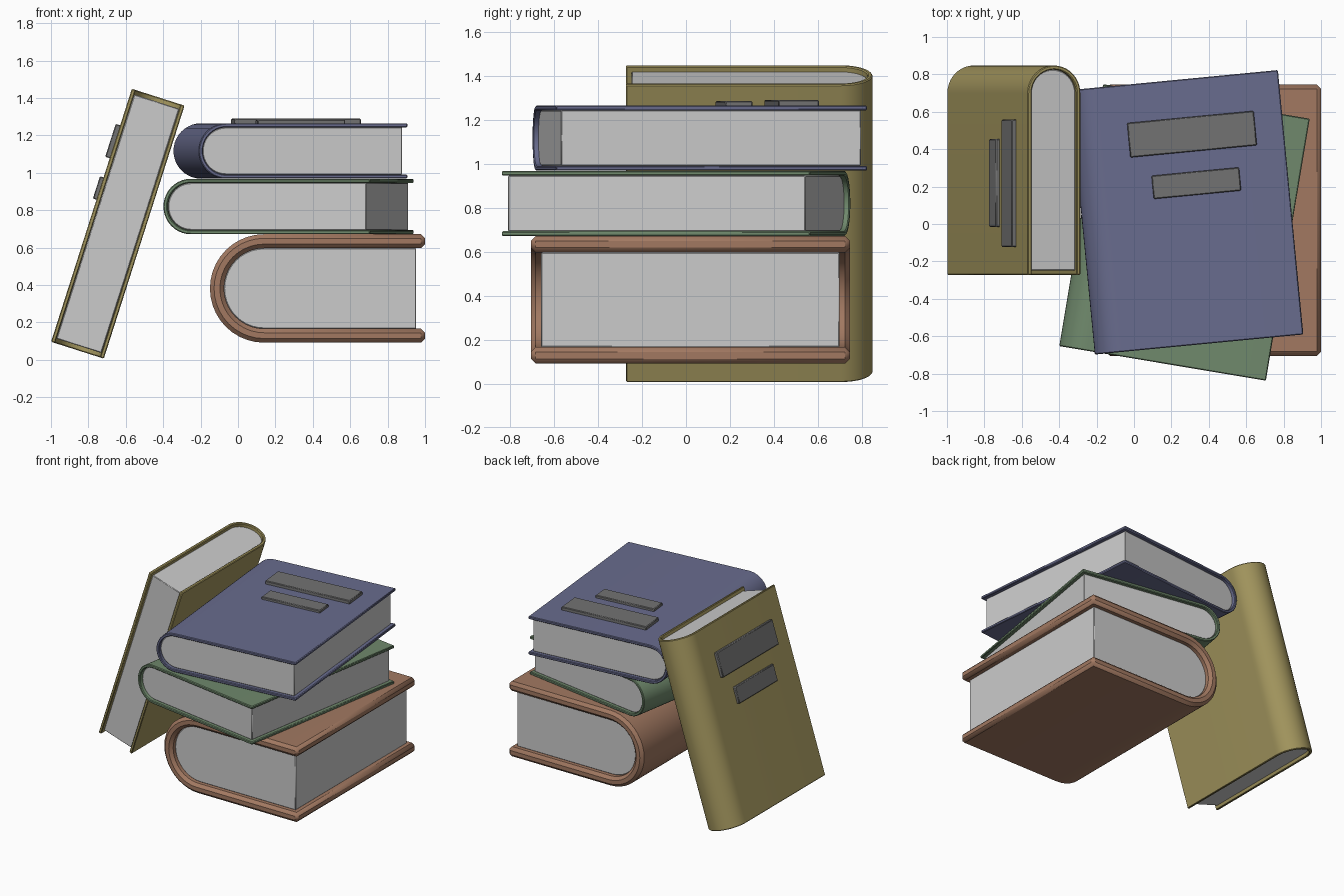
import bpy, bmesh
from math import sin, cos, pi, radians
from mathutils import Matrix, Vector

if "Cube" in bpy.data.objects:
    bpy.data.objects.remove(bpy.data.objects["Cube"])

SEG = 20  # facets round each spine


def material(name, rgb):
    m = bpy.data.materials.new(name)
    m.diffuse_color = (*rgb, 1)
    m.use_nodes = True
    m.node_tree.nodes["Principled BSDF"].inputs["Base Color"].default_value = m.diffuse_color
    return m


def finish(bm, name, matrix, bevel, mat=None):
    bmesh.ops.recalc_face_normals(bm, faces=bm.faces)
    me = bpy.data.meshes.new(name)
    bm.to_mesh(me)
    bm.free()
    ob = bpy.data.objects.new(name, me)
    bpy.context.collection.objects.link(ob)
    ob.matrix_world = matrix
    if mat:
        me.materials.append(mat)
    mod = ob.modifiers.new("Bevel", "BEVEL")
    mod.width, mod.segments = bevel, 1
    mod.limit_method, mod.angle_limit = "ANGLE", radians(40)
    bpy.ops.object.select_all(action="DESELECT")
    ob.select_set(True)
    bpy.context.view_layer.objects.active = ob
    bpy.ops.object.shade_smooth_by_angle(angle=radians(20))
    return ob


def u_profile(x_spine, x_edge, r):
    """Points of a U lying on its side, round end at -x."""
    cx = x_spine + r
    arc = [(cx - r * sin(pi * i / SEG), r * cos(pi * i / SEG)) for i in range(SEG + 1)]
    return [(x_edge, r)] + arc + [(x_edge, -r)]


def book(name, w, l, t, thick, inset, bevel, matrix, mat):
    # cover: rectangular section swept along the U
    outer = u_profile(-w / 2, w / 2, t / 2)
    inner = u_profile(-w / 2 + thick, w / 2, t / 2 - thick)
    bm = bmesh.new()
    rings = [[bm.verts.new((p[0], y, p[1])) for p, y in
              ((o, -l / 2), (i, -l / 2), (i, l / 2), (o, l / 2))]
             for o, i in zip(outer, inner)]
    for a, b in zip(rings, rings[1:]):
        for k in range(4):
            n = (k + 1) % 4
            bm.faces.new((a[k], a[n], b[n], b[k]))
    bm.faces.new(rings[0])
    bm.faces.new(rings[-1])
    finish(bm, name + "_cover", matrix, bevel, mat)

    # page block: solid filling the U, set back from the cover edges
    bm = bmesh.new()
    pts = u_profile(-w / 2 + thick, w / 2 - inset, t / 2 - thick)
    face = bm.faces.new([bm.verts.new((x, -l / 2 + inset, z)) for x, z in pts])
    ext = bmesh.ops.extrude_face_region(bm, geom=[face])["geom"]
    bmesh.ops.translate(bm, vec=(0, l - 2 * inset, 0),
                        verts=[v for v in ext if isinstance(v, bmesh.types.BMVert)])
    finish(bm, name + "_pages", matrix, 0.004)


def labels(name, t, matrix, mat):
    # two raised plates on the front board
    for part, x, y, sx, sy, h in (("title", 0.07, 0.413, 0.68, 0.185, 0.025),
                                  ("subtitle", 0.068, 0.15, 0.47, 0.125, 0.02)):
        bm = bmesh.new()
        bmesh.ops.create_cube(bm, size=1)
        bmesh.ops.scale(bm, vec=(sx, sy, h + 0.01), verts=bm.verts)
        bmesh.ops.translate(bm, vec=(x, y, t / 2 + h / 2 - 0.005), verts=bm.verts)
        finish(bm, f"{name}_{part}_plate", matrix, 0.005, mat)


def lying(x, y, z, deg):
    return Matrix.Translation((x, y, z)) @ Matrix.Rotation(radians(deg), 4, "Z")


brown = material("brown", (0.36, 0.19, 0.12))
green = material("green", (0.16, 0.25, 0.15))
blue = material("blue", (0.14, 0.15, 0.27))
ochre = material("ochre", (0.36, 0.30, 0.11))
dark = material("dark_grey", (0.17, 0.17, 0.17))

W, L, T, C = 1.12, 1.42, 0.296, 0.022  # shared size of the thin books

# stack of three
book("brown_book", 1.15, 1.45, 0.58, 0.075, 0.047, 0.022, lying(0.425, 0.02, 0.382, 0), brown)
book("green_book", W, L, T, C, 0.025, 0.005, lying(0.27, -0.045, 0.82, -9.5), green)
blue_m = lying(0.28, 0.0625, 1.117, 5.5)
book("blue_book", W, L, T, C, 0.025, 0.005, blue_m, blue)
labels("blue_book", T, blue_m, dark)

# book leaning on the stack, spine to the back
a = radians(17.7)
lean = Matrix(((0, sin(a), -cos(a), -0.6425),
               (-1, 0, 0, 0.2875),
               (0, cos(a), sin(a), 0.728),
               (0, 0, 0, 1)))
book("leaning_book", W, L, T, C, 0.025, 0.005, lean, ochre)
labels("leaning_book", T, lean, dark)
